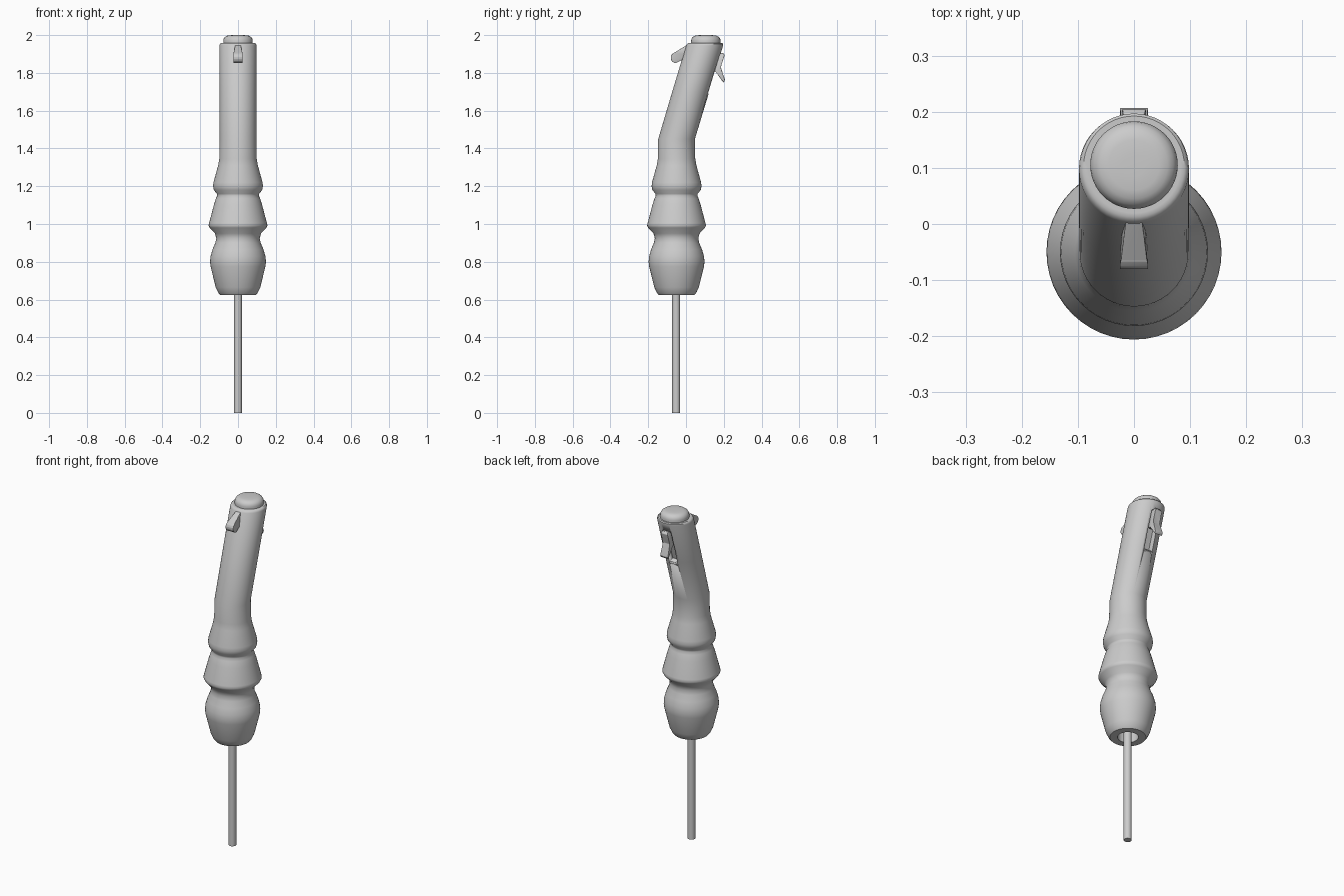
import bpy, bmesh, math
from mathutils import Vector

cube = bpy.data.objects.get("Cube")
if cube:
    bpy.data.objects.remove(cube, do_unlink=True)

grey = bpy.data.materials.new("plain grey")
grey.use_nodes = True
GREY = (0.6, 0.6, 0.6, 1)
grey.diffuse_color = GREY
grey.node_tree.nodes["Principled BSDF"].inputs["Base Color"].default_value = GREY

AXIS_Y = -0.05
BEND_Z = 1.45
LEAN = 0.3


def axis(z):
    """Depth of the centre line: upright below the bend, leaning back above."""
    return AXIS_Y + LEAN * max(0, z - BEND_Z)


def finish(name, bm, smooth=40):
    bmesh.ops.recalc_face_normals(bm, faces=bm.faces)
    mesh = bpy.data.meshes.new(name)
    bm.to_mesh(mesh)
    bm.free()
    mesh.materials.append(grey)
    ob = bpy.data.objects.new(name, mesh)
    bpy.context.collection.objects.link(ob)
    bpy.ops.object.select_all(action='DESELECT')
    ob.select_set(True)
    bpy.context.view_layer.objects.active = ob
    if smooth:
        bpy.ops.object.shade_smooth_by_angle(angle=math.radians(smooth))
    return ob


def lathe(name, profile, centre, sides=48):
    """Stack level rings of (radius, z) and close both ends."""
    bm = bmesh.new()
    rings = []
    for r, z in profile:
        rings.append([bm.verts.new((r * math.cos(a), centre(z) + r * math.sin(a), z))
                      for a in (math.tau * i / sides for i in range(sides))])
    for low, high in zip(rings, rings[1:]):
        for i in range(sides):
            j = (i + 1) % sides
            bm.faces.new((low[i], low[j], high[j], high[i]))
    bm.faces.new(rings[0])
    bm.faces.new(rings[-1])
    return finish(name, bm)


def side_plate(name, outline, bevel=0.0):
    """Extrude a (y, z, half width) outline evenly to left and right."""
    bm = bmesh.new()
    left = [bm.verts.new((w, y, z)) for y, z, w in outline]
    right = [bm.verts.new((-w, y, z)) for y, z, w in outline]
    bm.faces.new(left)
    bm.faces.new(right)
    n = len(outline)
    for i in range(n):
        j = (i + 1) % n
        bm.faces.new((left[i], left[j], right[j], right[i]))
    if bevel:
        bmesh.ops.bevel(bm, geom=bm.edges[:], offset=bevel, segments=2,
                        profile=0.5, affect='EDGES', clamp_overlap=True)
    return finish(name, bm)


# Handle: hollow foot, three swellings, leaning tube with a rounded rim
handle = lathe("handle", [
    (0.055, 0.70), (0.055, 0.625), (0.095, 0.625), (0.105, 0.637), (0.118, 0.665),
    (0.145, 0.775), (0.148, 0.80), (0.145, 0.83), (0.135, 0.865), (0.12, 0.90),
    (0.115, 0.925), (0.122, 0.95), (0.15, 0.98), (0.156, 0.992), (0.153, 1.005),
    (0.128, 1.10), (0.117, 1.135), (0.11, 1.15), (0.112, 1.16), (0.128, 1.18),
    (0.132, 1.20), (0.13, 1.22), (0.105, 1.31), (0.099, 1.345), (0.097, BEND_Z),
    (0.098, 1.70), (0.098, 1.945), (0.096, 1.953), (0.090, 1.958), (0.083, 1.958)], axis)


# Recess for the trigger in the back of the tube
def back(z, out=0.0):
    return axis(z) + 0.098 + out


recess = side_plate("recess_cutter", [
    (back(1.69, 0.05), 1.675, 0.027), (back(1.69, -0.035), 1.70, 0.027),
    (back(1.90, -0.035), 1.90, 0.027), (back(1.90, 0.05), 1.90, 0.027)])
recess.hide_render = True
recess.hide_viewport = True
cut = handle.modifiers.new("recess", 'BOOLEAN')
cut.operation = 'DIFFERENCE'
cut.solver = 'EXACT'
cut.object = recess
bpy.context.view_layer.objects.active = handle
bpy.ops.object.modifier_apply(modifier="recess")
bpy.data.objects.remove(recess, do_unlink=True)

# Lip below the recess
side_plate("recess_lip", [
    (back(1.66, -0.01), 1.66, 0.027), (back(1.68, 0.002), 1.685, 0.027),
    (back(1.69, -0.004), 1.692, 0.027), (back(1.69, -0.035), 1.69, 0.027)])

# Domed push button on the top
lathe("top_button", [
    (0.078, 1.945), (0.078, 1.97), (0.076, 1.98), (0.070, 1.989),
    (0.060, 1.996), (0.045, 1.999), (0.02, 2.0)], lambda z: 0.105)

# Rocking trigger, kinked in the middle, on a pivot block
side_plate("trigger", [
    (0.150, 1.90, 0.018), (0.197, 1.905, 0.018), (0.205, 1.893, 0.022),
    (0.182, 1.83, 0.022), (0.207, 1.762, 0.025), (0.198, 1.748, 0.025),
    (0.160, 1.805, 0.022), (0.135, 1.81, 0.018)], bevel=0.002)

# Hanging hook on the front, widening to a rounded tip
hook = [(0.03, 1.95, 0.014), (0.0, 1.945, 0.015), (-0.065, 1.905, 0.022)]
for k in range(7):
    a = math.radians(120 + 25 * k)
    hook.append((-0.053 + 0.028 * math.cos(a), 1.88 + 0.028 * math.sin(a), 0.025))
hook += [(-0.015, 1.872, 0.022), (0.02, 1.895, 0.018)]
side_plate("hook", hook, bevel=0.004)

# Thin rod running up into the foot
lathe("rod", [(0.021, 0.0), (0.021, 0.72)], lambda z: AXIS_Y - 0.002, sides=24)
